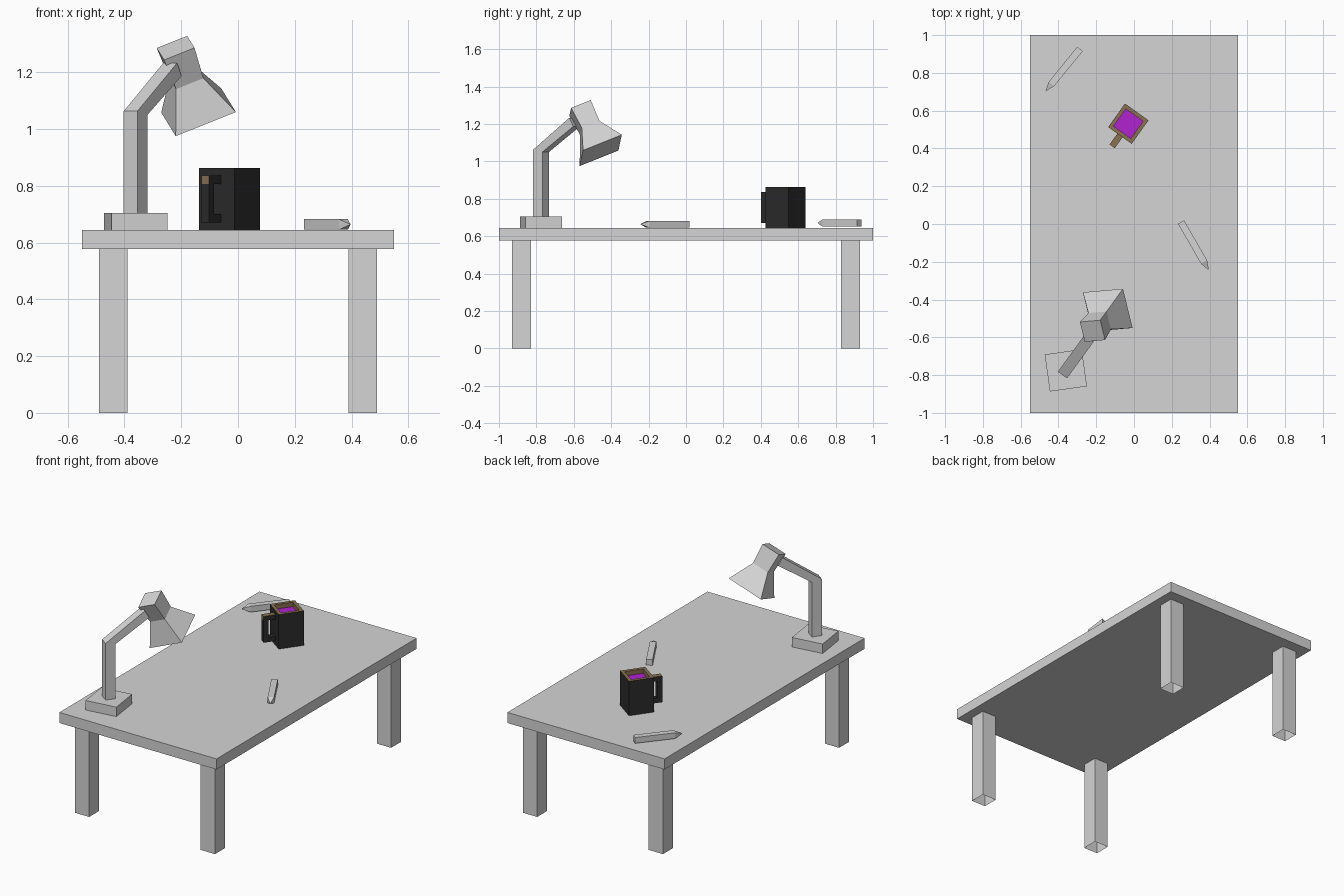
import bpy, bmesh, math
from mathutils import Matrix, Vector

if "Cube" in bpy.data.objects:
    bpy.data.objects.remove(bpy.data.objects["Cube"])


def material(name, rgb):
    m = bpy.data.materials.new(name)
    m.diffuse_color = (*rgb, 1)
    m.use_nodes = True
    m.node_tree.nodes["Principled BSDF"].inputs["Base Color"].default_value = m.diffuse_color
    return m


GREY = material("light grey", (0.66, 0.66, 0.66))
BLACK = material("black", (0.025, 0.025, 0.025))
BROWN = material("brown", (0.25, 0.165, 0.085))
PURPLE = material("purple", (0.44, 0.016, 0.64))


def finish(name, bm, mats, rule=None):
    bmesh.ops.remove_doubles(bm, verts=bm.verts, dist=1e-5)
    bmesh.ops.recalc_face_normals(bm, faces=bm.faces)
    if rule:
        for f in bm.faces:
            f.material_index = rule(f)
    me = bpy.data.meshes.new(name)
    bm.to_mesh(me)
    bm.free()
    for m in mats:
        me.materials.append(m)
    ob = bpy.data.objects.new(name, me)
    bpy.context.collection.objects.link(ob)
    return ob


def loft(name, rings, frame, mats=(GREY,), caps=(True, True), rule=None):
    """Rectangular rings (half x, half y, z) joined along z, placed by frame."""
    bm = bmesh.new()
    loops = [[bm.verts.new(frame @ Vector((sx * a, sy * b, z)))
              for sx, sy in ((-1, -1), (1, -1), (1, 1), (-1, 1))] for a, b, z in rings]
    for lo, hi in zip(loops, loops[1:]):
        for i in range(4):
            j = (i + 1) % 4
            bm.faces.new((lo[i], lo[j], hi[j], hi[i]))
    if caps[0]:
        bm.faces.new(loops[0][::-1])
    if caps[1]:
        bm.faces.new(loops[-1])
    return finish(name, bm, mats, rule)


def extrude_profile(name, points, width, frame, mats=(GREY,), rule=None):
    """Profile in the local xz plane, extruded across local y."""
    bm = bmesh.new()
    a = [bm.verts.new(frame @ Vector((x, -width / 2, z))) for x, z in points]
    b = [bm.verts.new(frame @ Vector((x, width / 2, z))) for x, z in points]
    bm.faces.new(a)
    bm.faces.new(b[::-1])
    for i in range(len(a)):
        j = (i + 1) % len(a)
        bm.faces.new((a[i], b[i], b[j], a[j]))
    return finish(name, bm, mats, rule)


def place(x, y, z=0, degrees=0):
    return Matrix.Translation((x, y, z)) @ Matrix.Rotation(math.radians(degrees), 4, 'Z')


TOP = 0.645

# Table: slab and four legs with open bottoms
loft("table_top", [(0.55, 1, 0.578), (0.55, 1, TOP)], place(0, 0))
for sx, side in ((-1, "left"), (1, "right")):
    for sy, end in ((-1, "front"), (1, "back")):
        loft(f"{end}_{side}_leg", [(0.05, 0.05, 0), (0.05, 0.05, 0.578)],
             place(sx * 0.44, sy * 0.88), caps=(False, True))

# Lamp: base, bent stem
loft("lamp_base", [(0.099, 0.099, TOP), (0.099, 0.099, 0.705)], place(-0.361, -0.775, 0, 8))
extrude_profile("lamp_arm",
                [(-0.03, 0.705), (0.03, 0.705), (0.03, 1.05),
                 (0.235, 1.187), (0.208, 1.233), (-0.03, 1.063)],
                0.06, place(-0.361, -0.775, 0, 54))

# Lamp shade: square cap flaring to a wide rim, along a tilted axis
n = Vector((-0.305, -0.417, 0.856)).normalized()
u = Vector((0.927, 0.083, 0.365))
u = (u - n * u.dot(n)).normalized()
tilt = Matrix((u, n.cross(u), n)).transposed().to_4x4()
loft("lamp_shade", [(0.1145, 0.1145, 0), (0.052, 0.052, 0.14), (0.058, 0.058, 0.265)],
     Matrix.Translation((-0.139, -0.456, 1.059)) @ tilt)

# Mug: outer wall, brown rim and inside, purple drink
mug = place(-0.03, 0.531, 0, 54.5)


def mug_colour(f):
    c = f.calc_center_median()
    if c.z < 0.8:
        return 0
    return 2 if c.z < 0.842 and abs(f.normal.z) > 0.5 else 1


loft("mug", [(0.0765, 0.0765, TOP), (0.0765, 0.0765, 0.863),
             (0.056, 0.056, 0.863), (0.056, 0.056, 0.835)],
     mug, (BLACK, BROWN, PURPLE), rule=mug_colour)

# Mug handle: upper bar (brown on top and end), grip, lower bar
back = (mug.to_3x3() @ Vector((-1, 0, 0))).normalized()
extrude_profile("handle_upper_bar", [(-0.147, 0.807), (-0.0765, 0.807),
                                     (-0.0765, 0.836), (-0.147, 0.836)],
                0.034, mug, (BLACK, BROWN),
                lambda f: int(f.normal.z > 0.5 or f.normal.dot(back) > 0.9))
extrude_profile("handle_grip", [(-0.147, 0.67), (-0.0765, 0.67), (-0.0765, 0.7),
                                (-0.117, 0.7), (-0.117, 0.807), (-0.147, 0.807)],
                0.034, mug, (BLACK,))

# Pencils: square bars with pointed tips, lying flat
for name, end, tip in (("right_pencil", (0.249, 0.01, 0.664), (0.394, -0.241, 0.664)),
                       ("back_pencil", (-0.286, 0.926, 0.671), (-0.466, 0.706, 0.671))):
    d = Vector(tip) - Vector(end)
    lie = place(*end, math.degrees(math.atan2(d.y, d.x))) @ Matrix.Rotation(math.pi / 2, 4, 'Y')
    loft(name, [(0.0185, 0.0185, 0), (0.0185, 0.0185, d.length - 0.046),
                (0.002, 0.002, d.length)], lie)
